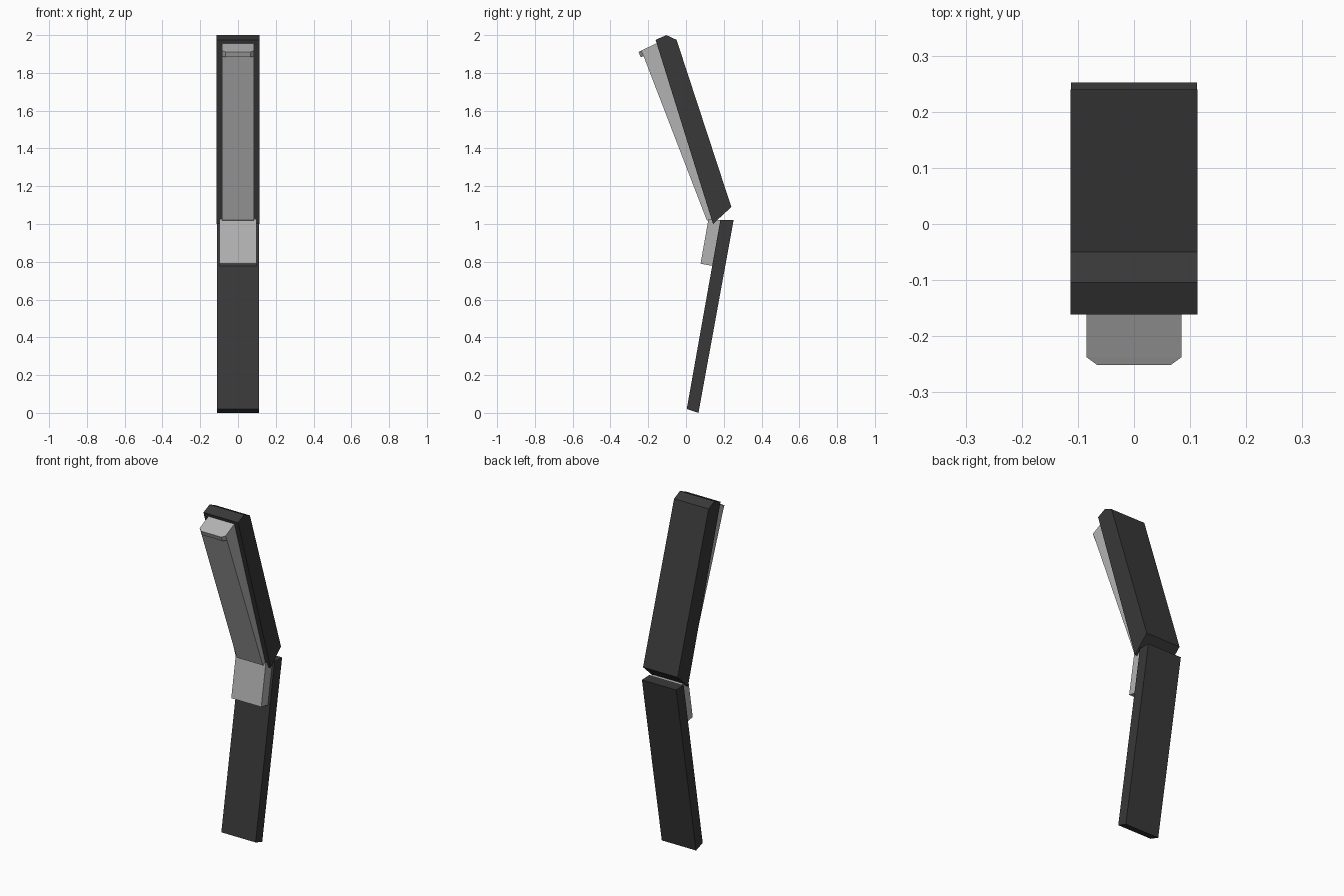
import bpy, bmesh

cube = bpy.data.objects.get("Cube")
if cube:
    bpy.data.objects.remove(cube, do_unlink=True)


def make_material(name, value):
    mat = bpy.data.materials.new(name)
    mat.use_nodes = True
    colour = (value, value, value, 1)
    mat.diffuse_color = colour
    mat.node_tree.nodes["Principled BSDF"].inputs["Base Color"].default_value = colour
    return mat


def extrude_profile(name, profile, half_width, mat):
    """Extrude a side profile of (y, z) points, or (y, z, half width) points, across x."""
    bm = bmesh.new()
    sides = []
    for sign in (-1, 1):
        sides.append([bm.verts.new((sign * (p[2] if len(p) > 2 else half_width), p[0], p[1]))
                      for p in profile])
    left, right = sides
    bm.faces.new(left)
    bm.faces.new(right[::-1])
    for i in range(len(profile)):
        j = (i + 1) % len(profile)
        bm.faces.new((left[i], right[i], right[j], left[j]))
    bmesh.ops.recalc_face_normals(bm, faces=bm.faces)
    mesh = bpy.data.meshes.new(name)
    bm.to_mesh(mesh)
    bm.free()
    mesh.materials.append(mat)
    obj = bpy.data.objects.new(name, mesh)
    bpy.context.collection.objects.link(obj)
    return obj


dark = make_material("dark grey", 0.04)
light = make_material("light grey", 0.45)

# Lower dark panel, leaning back as it rises
extrude_profile("lower_panel",
                [(0.004, 0.021), (0.066, 0), (0.252, 1.02), (0.182, 1.022)], 0.112, dark)

# Upper dark panel, leaning forward, with a bevelled top and slanted foot
extrude_profile("upper_panel",
                [(-0.161, 1.975), (-0.104, 2), (-0.05, 1.975), (0.24, 1.09), (0.143, 1)],
                0.113, dark)

# Light block on the front of the lower panel
extrude_profile("lower_block",
                [(0.077, 0.79), (0.147, 0.777), (0.19, 1.02), (0.119, 1.027)], 0.098, light)

# Light tapering wedge on the front of the upper panel
extrude_profile("upper_wedge",
                [(-0.155, 1.957), (-0.237, 1.918), (-0.224, 1.887), (0.11, 1.02), (0.143, 1.008)],
                0.085, light)

# Chamfered lip at the wedge tip
extrude_profile("wedge_lip",
                [(-0.237, 1.918, 0.085), (-0.251, 1.911, 0.066),
                 (-0.24, 1.884, 0.066), (-0.224, 1.887, 0.085)], 0.085, light)
